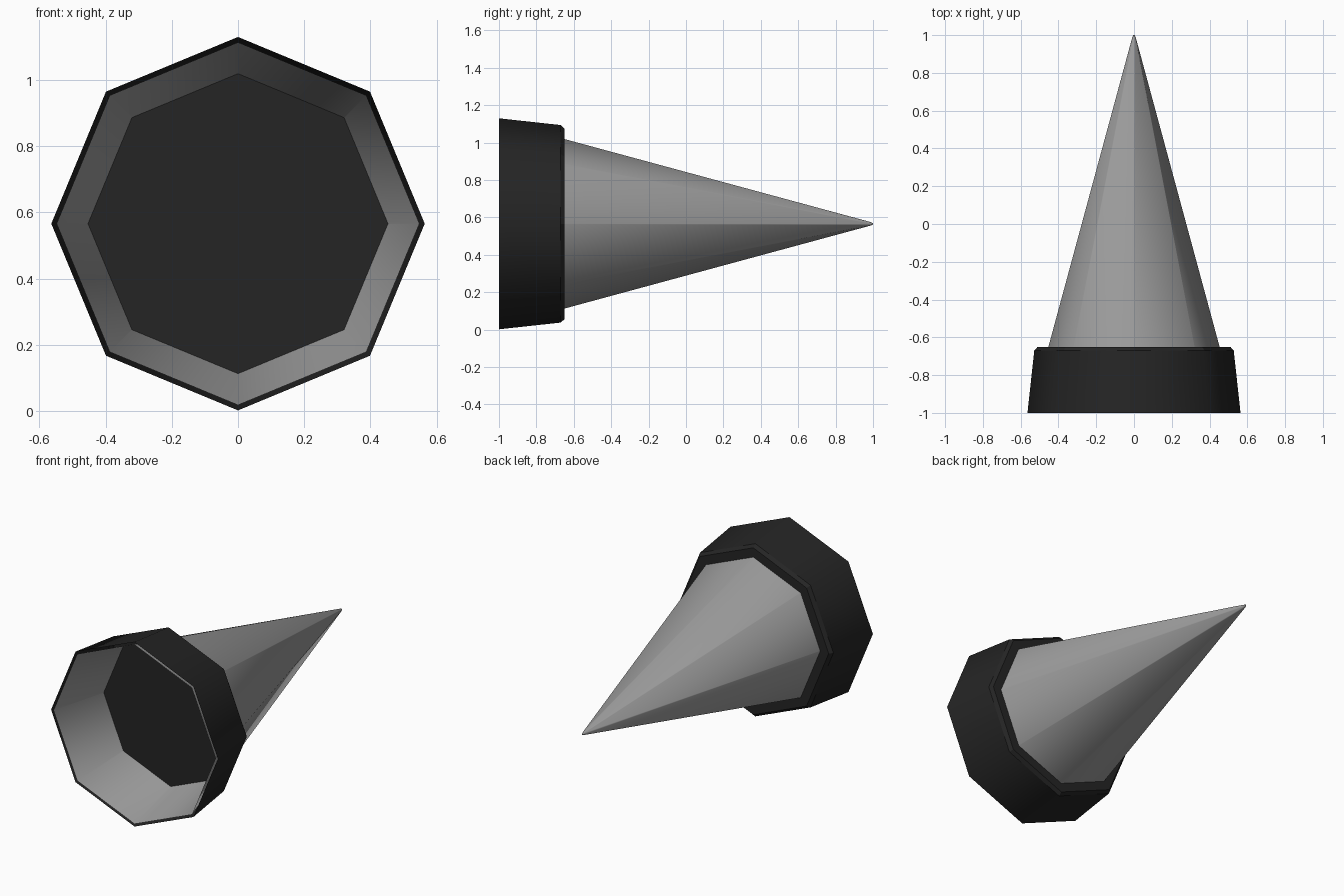
import bpy, bmesh, math

cube = bpy.data.objects.get("Cube")
if cube:
    bpy.data.objects.remove(cube, do_unlink=True)

SIDES = 8
AXIS_Z = 0.566


def material(name, value):
    m = bpy.data.materials.new(name)
    m.use_nodes = True
    col = (value, value, value, 1)
    m.diffuse_color = col
    bsdf = next(n for n in m.node_tree.nodes if n.type == 'BSDF_PRINCIPLED')
    bsdf.inputs["Base Color"].default_value = col
    bsdf.inputs["Roughness"].default_value = 0.8
    return m


def lathe(name, profile, mat, smooth_bands):
    """Octagonal shell around the y axis from (y, radius) points, capped at its last ring."""
    bm = bmesh.new()
    rings = []
    for y, r in profile:
        rings.append([bm.verts.new((r * math.sin(a), y, AXIS_Z + r * math.cos(a)))
                      for a in (math.tau * i / SIDES for i in range(SIDES))])
    for k in range(len(rings) - 1):
        a, b = rings[k], rings[k + 1]
        for i in range(SIDES):
            j = (i + 1) % SIDES
            f = bm.faces.new((a[i], b[i], b[j], a[j]))
            f.smooth = k in smooth_bands
    bm.faces.new(rings[-1])
    # Point every face away from the axis and towards the back
    for f in bm.faces:
        f.normal_update()
        c = f.calc_center_median()
        out = f.normal.x * c.x + f.normal.z * (c.z - AXIS_Z) + 0.01 * f.normal.y
        if out < 0:
            f.normal_flip()
    me = bpy.data.meshes.new(name)
    bm.to_mesh(me)
    bm.free()
    me.materials.append(mat)
    ob = bpy.data.objects.new(name, me)
    bpy.context.scene.collection.objects.link(ob)
    return ob


grey = material("spike grey", 0.33)
black = material("collar black", 0.018)

# Long spike, open at the front, with a slightly blunted tip
lathe("spike", [(-1.0, 0.548), (0.985, 0.010), (1.0, 0.004)], grey, {0, 1})

# Tapered collar, open at the front, with a bevelled back edge and closed back
lathe("collar", [(-1.0, 0.564), (-0.67, 0.528), (-0.65, 0.510)], black, {0})
